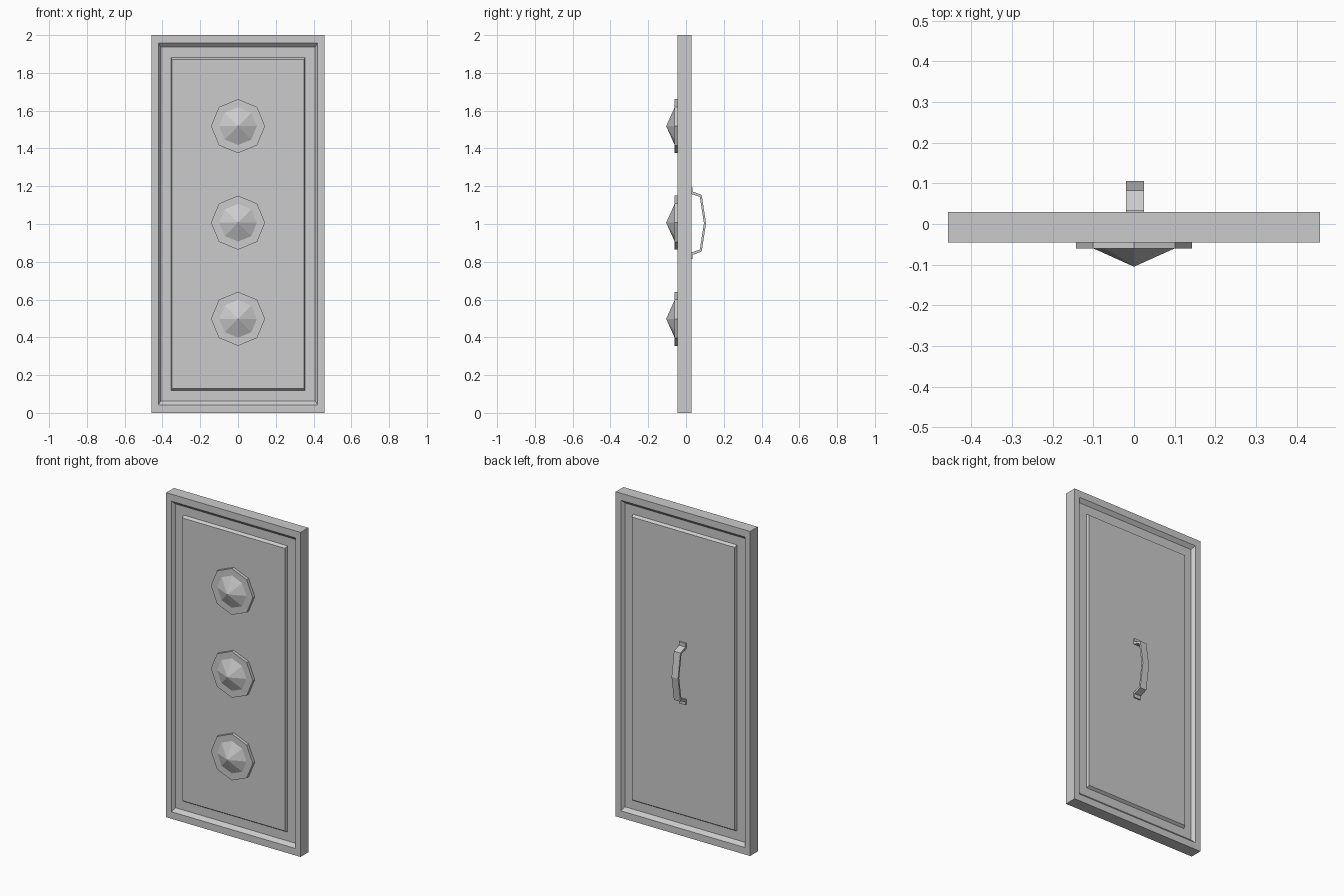
import bpy, bmesh, math
from mathutils import Matrix

cube = bpy.data.objects.get("Cube")
if cube:
    bpy.data.objects.remove(cube, do_unlink=True)

grey = bpy.data.materials.new("plain grey")
grey.use_nodes = True
colour = (0.6, 0.6, 0.6, 1)
grey.diffuse_color = colour
grey.node_tree.nodes["Principled BSDF"].inputs["Base Color"].default_value = colour


def finish(name, bm):
    bmesh.ops.recalc_face_normals(bm, faces=bm.faces[:])
    mesh = bpy.data.meshes.new(name)
    bm.to_mesh(mesh)
    bm.free()
    mesh.materials.append(grey)
    obj = bpy.data.objects.new(name, mesh)
    bpy.context.collection.objects.link(obj)
    return obj


def bridge(bm, a, b):
    n = len(a)
    for i in range(n):
        j = (i + 1) % n
        bm.faces.new((a[i], a[j], b[j], b[i]))


# Panelled slab: nested rectangles (half width, half height, depth below the rim)
STEPS = [(0.458, 1.0, 0), (0.422, 0.957, 0), (0.408, 0.936, 0.02),
         (0.355, 0.882, 0.02), (0.35, 0.871, 0.004)]
FRONT, BACK = -0.045, 0.03

bm = bmesh.new()
outer = []
for y, inward in ((FRONT, 1), (BACK, -1)):
    rings = [[bm.verts.new((sx * w, y + inward * d, 1 + sz * h))
              for sx, sz in ((-1, -1), (1, -1), (1, 1), (-1, 1))]
             for w, h, d in STEPS]
    for a, b in zip(rings, rings[1:]):
        bridge(bm, a, b)
    bm.faces.new(rings[-1])
    outer.append(rings[0])
bridge(bm, *outer)
finish("panelled_slab", bm)

# Three bosses: an octagonal plate with a low pyramid on it
SIDES = 8
for label, z in (("lower", 0.498), ("middle", 1.007), ("upper", 1.518)):
    bm = bmesh.new()
    rings = [[bm.verts.new((r * math.cos(k * math.tau / SIDES), y,
                            z + r * math.sin(k * math.tau / SIDES)))
              for k in range(SIDES)]
             for r, y in ((0.143, -0.035), (0.143, -0.06), (0.1, -0.06))]
    bm.faces.new(rings[0])
    for a, b in zip(rings, rings[1:]):
        bridge(bm, a, b)
    tip = bm.verts.new((0, -0.105, z))
    for k in range(SIDES):
        bm.faces.new((rings[2][k], rings[2][(k + 1) % SIDES], tip))
    finish(label + "_boss", bm)

# Rear handle: a bent strap, (y, height above middle) of its outer and inner side
outside = [(0.034, 0.19), (0.034, 0.168), (0.083, 0.15), (0.106, 0)]
inside = [(0.022, 0.19), (0.022, 0.157), (0.073, 0.14), (0.095, 0)]


def mirrored(side):
    return side + [(y, -h) for y, h in reversed(side[:-1])]


bm = bmesh.new()
columns = [[bm.verts.new((x, y, 1.004 + h)) for y, h in mirrored(side)]
           for x, side in ((-0.02, outside), (0.024, outside),
                           (0.024, inside), (-0.02, inside))]
sections = list(zip(*columns))
for a, b in zip(sections, sections[1:]):
    bridge(bm, a, b)
bm.faces.new(sections[0])
bm.faces.new(sections[-1])
finish("rear_handle", bm)
